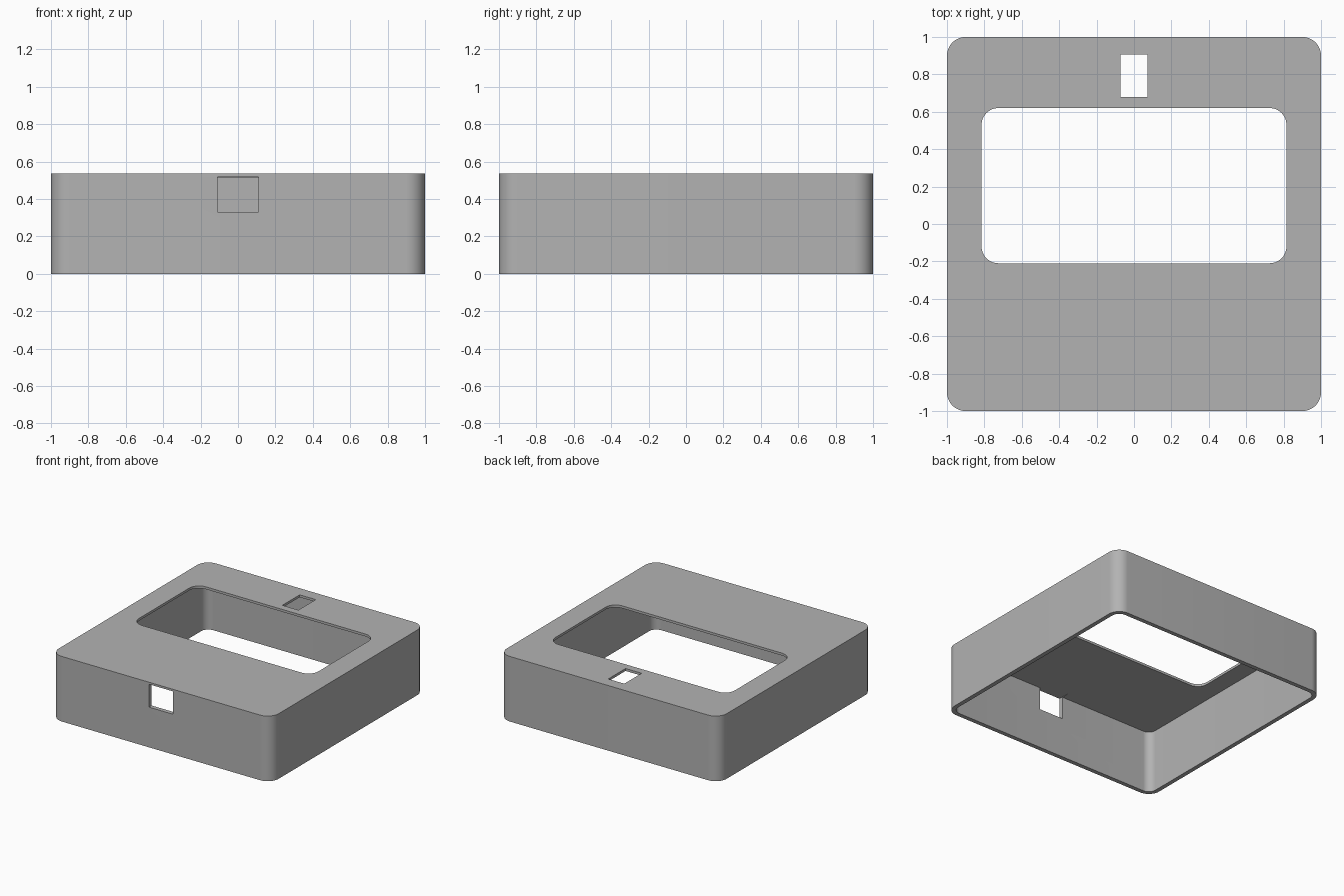
import bpy
import bmesh
from math import radians, cos, sin

cube = bpy.data.objects.get("Cube")
if cube:
    bpy.data.objects.remove(cube, do_unlink=True)

HEIGHT = 0.535
WALL = 0.035
TOP = 0.02
RADIUS = 0.1

grey = bpy.data.materials.new("plain_grey")
grey.use_nodes = True
colour = (0.45, 0.45, 0.45, 1)
grey.diffuse_color = colour
grey.node_tree.nodes["Principled BSDF"].inputs["Base Color"].default_value = colour


def prism(name, x, y, z, radius=0.0, steps=12):
    """Upright block over the x, y and z ranges, with rounded vertical corners."""
    corners = [(x[1], y[1], -1, -1), (x[0], y[1], 1, -1),
               (x[0], y[0], 1, 1), (x[1], y[0], -1, 1)]
    bm = bmesh.new()
    ring = []
    for i, (cx, cy, sx, sy) in enumerate(corners):
        for k in range(steps + 1 if radius else 1):
            a = radians(90 * (i + k / steps))
            ring.append(bm.verts.new((cx + radius * (sx + cos(a)),
                                      cy + radius * (sy + sin(a)), z[0])))
    base = bm.faces.new(ring)
    top = bmesh.ops.extrude_face_region(bm, geom=[base], use_keep_orig=True)["geom"]
    moved = [v for v in top if isinstance(v, bmesh.types.BMVert)]
    bmesh.ops.translate(bm, verts=moved, vec=(0, 0, z[1] - z[0]))
    bmesh.ops.recalc_face_normals(bm, faces=bm.faces)
    mesh = bpy.data.meshes.new(name)
    bm.to_mesh(mesh)
    bm.free()
    obj = bpy.data.objects.new(name, mesh)
    bpy.context.collection.objects.link(obj)
    return obj


# Outer shell
shell = prism("box_shell", (-1, 1), (-1, 1), (0, HEIGHT), RADIUS)
shell.data.materials.append(grey)

# Hollow inside (open below), large window, small top slot and front port
inner = 1 - WALL
cutters = [
    prism("cavity_cutter", (-inner, inner), (-inner, inner),
          (-0.1, HEIGHT - TOP), RADIUS - WALL),
    prism("window_cutter", (-0.815, 0.815), (-0.21, 0.62), (0.4, 0.7), 0.09),
    prism("slot_cutter", (-0.073, 0.073), (0.68, 0.905), (0.4, 0.7)),
    prism("port_cutter", (-0.11, 0.11), (-1.1, -0.9), (0.33, 0.518)),
]
bpy.context.view_layer.objects.active = shell
for cutter in cutters:
    cutter.hide_render = True
    mod = shell.modifiers.new("cut", "BOOLEAN")
    mod.operation = "DIFFERENCE"
    mod.solver = "EXACT"
    mod.object = cutter
    bpy.ops.object.modifier_apply(modifier=mod.name)
    bpy.data.objects.remove(cutter, do_unlink=True)

# Smooth corners, sharp rims
bpy.ops.object.select_all(action="DESELECT")
shell.select_set(True)
bpy.ops.object.shade_smooth_by_angle(angle=radians(30))
